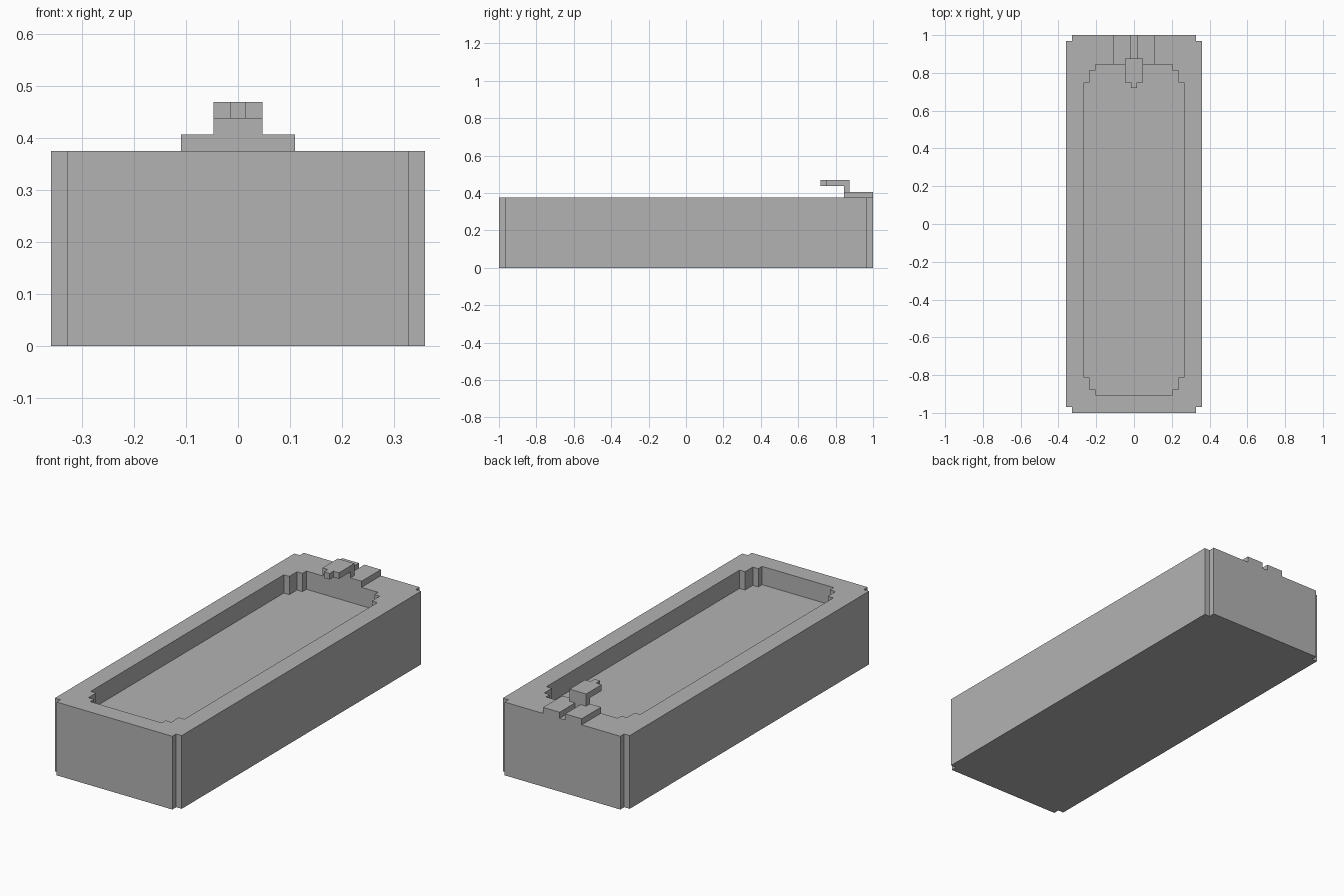
import bpy
import bmesh

old = bpy.data.objects.get("Cube")
if old:
    bpy.data.objects.remove(old, do_unlink=True)

U = 1 / 32  # block unit used by every part

grey = bpy.data.materials.new("plain grey")
grey.use_nodes = True
colour = (0.45, 0.45, 0.45, 1)
grey.diffuse_color = colour
grey.node_tree.nodes["Principled BSDF"].inputs["Base Color"].default_value = colour


def prism(name, outline, z0, z1):
    """Extrude a closed outline, given in block units, from z0 to z1."""
    bm = bmesh.new()
    base = bm.faces.new([bm.verts.new((x * U, y * U, z0 * U)) for x, y in outline])
    top = bmesh.ops.extrude_face_region(bm, geom=[base])["geom"]
    verts = [v for v in top if isinstance(v, bmesh.types.BMVert)]
    bmesh.ops.translate(bm, verts=verts, vec=(0, 0, (z1 - z0) * U))
    bmesh.ops.recalc_face_normals(bm, faces=bm.faces)
    mesh = bpy.data.meshes.new(name)
    bm.to_mesh(mesh)
    bm.free()
    mesh.materials.append(grey)
    obj = bpy.data.objects.new(name, mesh)
    bpy.context.collection.objects.link(obj)
    return obj


def mirrored(right_side):
    """Close a right-hand profile with its mirror image across x = 0."""
    return right_side + [(-x, y) for x, y in reversed(right_side)]


def box(name, x0, x1, y0, y1, z0, z1):
    return prism(name, [(x0, y0), (x1, y0), (x1, y1), (x0, y1)], z0, z1)


# Tub body with notched corners
tub = prism("tub", mirrored([(10.5, -32), (10.5, -31), (11.5, -31),
                             (11.5, 31), (10.5, 31), (10.5, 32)]), 0, 12)

# Shallow basin with stepped corners, cut into the top
cutter = prism("basin_cutter", mirrored([
    (6.5, -29), (6.5, -28), (7.5, -28), (7.5, -26), (8.5, -26),
    (8.5, 24), (7.5, 24), (7.5, 26), (6.5, 26), (6.5, 27)]), 9, 14)
cutter.hide_render = True
cutter.hide_set(True)
cut = tub.modifiers.new("basin", 'BOOLEAN')
cut.operation = 'DIFFERENCE'
cut.solver = 'EXACT'
cut.object = cutter
bpy.context.view_layer.objects.active = tub
bpy.ops.object.modifier_apply(modifier=cut.name)
bpy.data.objects.remove(cutter, do_unlink=True)

# Two flat tap handles at the back rim
for side, name in ((1, "left_tap"), (-1, "right_tap")):
    x0, x1 = sorted((0.5 * side, 3.5 * side))
    box(name, x0, x1, 27, 32, 12, 13)

# Faucet: upright post, forward spout and narrow nozzle
box("faucet_post", -1.5, 1.5, 27, 28, 12, 14)
prism("faucet_spout", mirrored([(0.5, 23), (0.5, 24), (1.5, 24), (1.5, 28)]), 14, 15)
